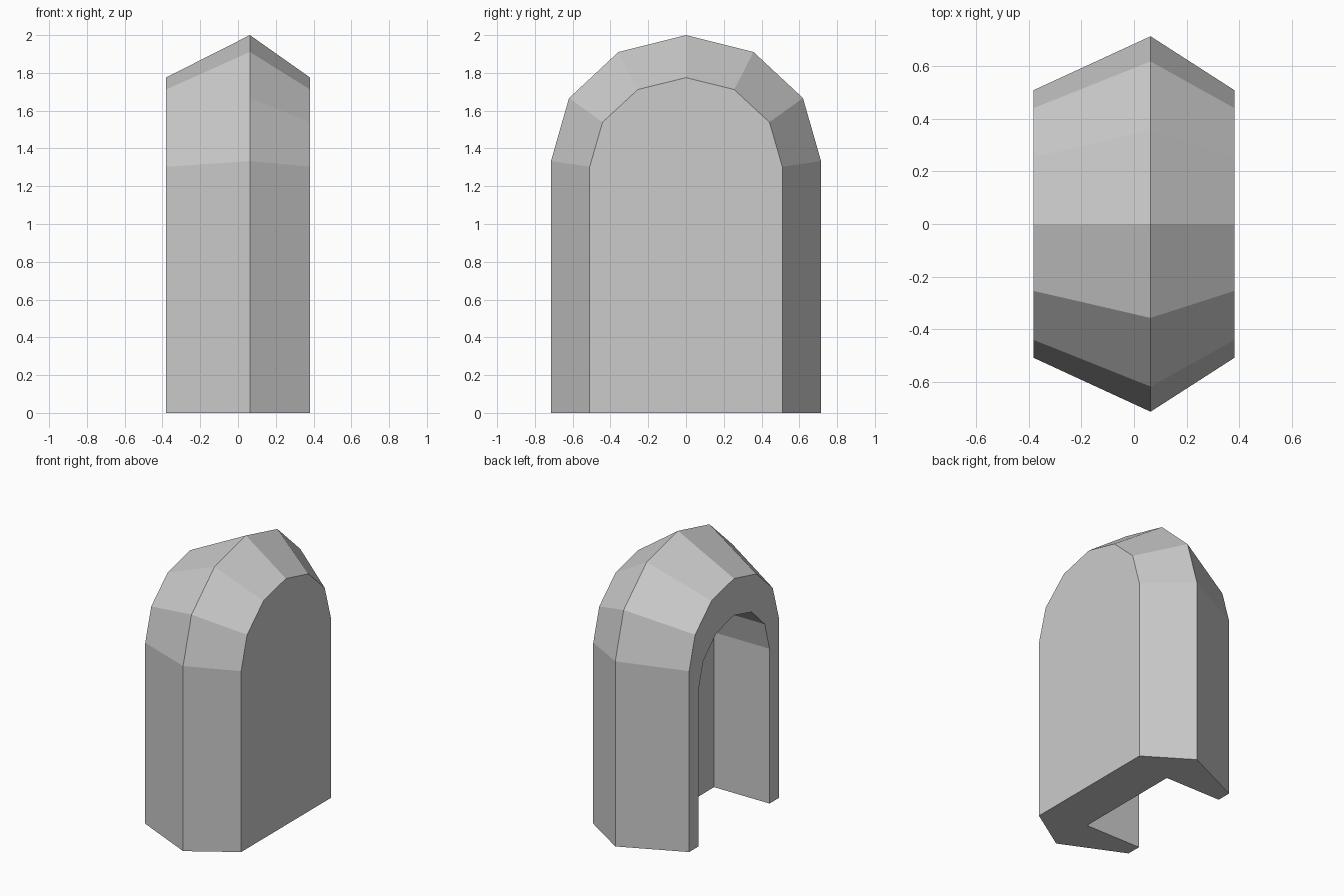
import bpy, bmesh
from math import sin, cos, pi

if "Cube" in bpy.data.objects:
    bpy.data.objects.remove(bpy.data.objects["Cube"])

# Arch outline: straight legs up to the spring line, then a six-sided half round
def arch(bm, x, half_width, spring, rise):
    pts = [(half_width, 0)]
    pts += [(half_width * cos(i * pi / 6), spring + rise * sin(i * pi / 6)) for i in range(7)]
    pts.append((-half_width, 0))
    return [bm.verts.new((x, y, z)) for y, z in pts]

bm = bmesh.new()

# Rings run from the closed end, over the ridge, round the open rim, into the recess
rings = [arch(bm, *r) for r in (
    (0.382, 0.51, 1.303, 0.472),
    (0.063, 0.715, 1.333, 0.667),
    (-0.382, 0.51, 1.303, 0.472),
    (-0.382, 0.405, 1.115, 0.395),
    (0.06, 0.405, 1.115, 0.395),
)]

# Outer shell, rim and recess walls
for a, b in zip(rings, rings[1:]):
    for i in range(len(a) - 1):
        bm.faces.new((a[i], a[i + 1], b[i + 1], b[i]))

# Closed end wall and recess back wall
bm.faces.new(rings[0])
bm.faces.new(rings[-1])

# U-shaped underside
bm.faces.new([r[0] for r in rings] + [r[-1] for r in reversed(rings)])

bmesh.ops.recalc_face_normals(bm, faces=bm.faces)
mesh = bpy.data.meshes.new("arched_hood")
bm.to_mesh(mesh)
bm.free()
hood = bpy.data.objects.new("arched_hood", mesh)
bpy.context.collection.objects.link(hood)
